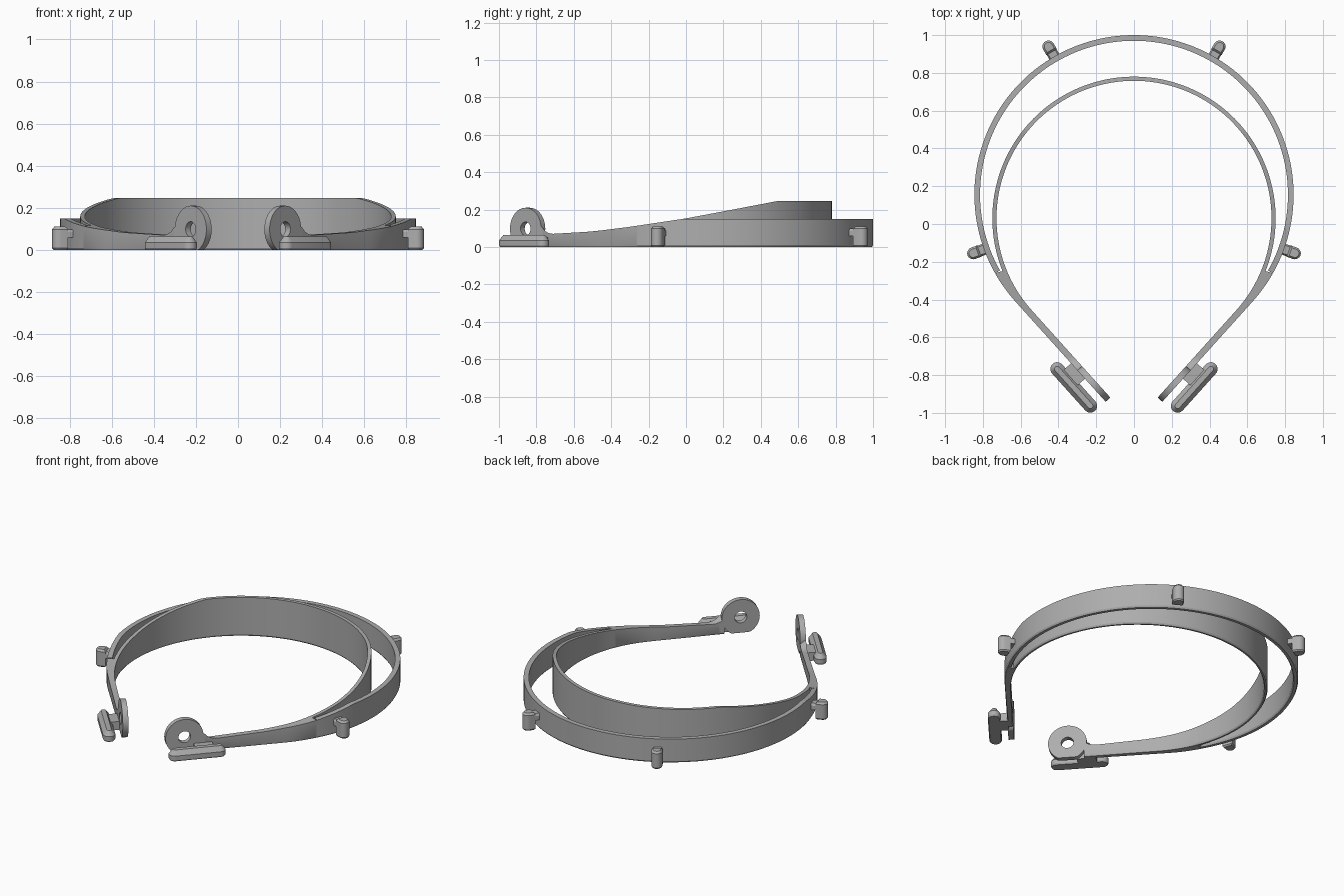
import bpy
import bmesh
from math import radians, cos, sin, pi, tau
from mathutils import Vector

cube = bpy.data.objects.get("Cube")
if cube:
    bpy.data.objects.remove(cube)

grey = bpy.data.materials.new("mid_grey_plastic")
grey.use_nodes = True
colour = (0.42, 0.42, 0.42, 1)
grey.diffuse_color = colour
grey.node_tree.nodes["Principled BSDF"].inputs["Base Color"].default_value = colour

# Shared layout: two offset circles that run into straight tangent arms
OUT_Y, OUT_R0, OUT_R1 = 0.155, 0.815, 0.845
IN_Y, IN_R0, IN_R1 = 0.03, 0.728, 0.75
ARM = radians(-42)
NORMAL = Vector((cos(ARM), sin(ARM)))
ALONG = Vector((-sin(ARM), cos(ARM)))
ARM_IN = IN_Y * NORMAL.y + IN_R0
ARM_OUT = OUT_Y * NORMAL.y + OUT_R1
HEIGHTS = [(-0.775, 0.115), (-0.762, 0.095), (-0.748, 0.08), (-0.72, 0.07),
           (-0.5, 0.083), (-0.3, 0.108), (0, 0.153), (0.25, 0.2), (0.49, 0.246)]


def height(y):
    if y <= HEIGHTS[0][0]:
        return HEIGHTS[0][1]
    for (y0, z0), (y1, z1) in zip(HEIGHTS, HEIGHTS[1:]):
        if y <= y1:
            return z0 + (z1 - z0) * (y - y0) / (y1 - y0)
    return HEIGHTS[-1][1]


def finish(name, bm):
    """Turn one half into a mirrored, smooth-shaded object."""
    bmesh.ops.recalc_face_normals(bm, faces=bm.faces)
    mesh = bpy.data.meshes.new(name)
    bm.to_mesh(mesh)
    bm.free()
    mesh.materials.append(grey)
    obj = bpy.data.objects.new(name, mesh)
    bpy.context.collection.objects.link(obj)
    bpy.ops.object.select_all(action='DESELECT')
    obj.select_set(True)
    bpy.context.view_layer.objects.active = obj
    bpy.ops.object.shade_smooth_by_angle(angle=radians(30))
    obj.modifiers.new("mirror", 'MIRROR').use_axis[0] = True


def loft(bm, loops, cap=True):
    rings = [[bm.verts.new(p) for p in loop] for loop in loops]
    for a, b in zip(rings, rings[1:]):
        for i in range(len(a)):
            j = (i + 1) % len(a)
            bm.faces.new((a[i], a[j], b[j], b[i]))
    if cap:
        bm.faces.new(rings[0])
        bm.faces.new(rings[-1])


def wall(name, rows, top, cap):
    """Upright strip with a fine chamfer along its bottom edges."""
    loops = []
    for a, b in rows:
        c = (b - a).normalized() * 0.006
        loops.append([(*a, top(a.y)), (*a, 0.01), (*(a + c), 0),
                      (*(b - c), 0), (*b, 0.01), (*b, top(b.y))])
    bm = bmesh.new()
    loft(bm, loops, cap)
    finish(name, bm)


def polar(cy, r, a):
    return Vector((r * cos(a), cy + r * sin(a)))


def arc_rows(cy, r0, r1, start, n=72):
    angles = [start + (pi / 2 - start) * i / n for i in range(n + 1)]
    return [(polar(cy, r0, a), polar(cy, r1, a)) for a in angles]


# Front and inner bands
OUT_START, IN_START = radians(-29.5), radians(-22)
wall("outer_band", arc_rows(OUT_Y, OUT_R0, OUT_R1, OUT_START),
     lambda y: min(0.15, height(y)), False)
inner_rows = arc_rows(IN_Y, IN_R0, IN_R1, IN_START)
wall("inner_band", inner_rows, height, False)


# Arms, from the slot tips to the end discs
def edge(cy, r, start, n=10, m=24, end=-0.39):
    curve = [polar(cy, r, start + (ARM - start) * i / n) for i in range(n + 1)]
    s0 = cy * ALONG.y
    offset = cy * NORMAL.y + r
    return curve + [NORMAL * offset + ALONG * (s0 + (end - s0) * i / m)
                    for i in range(1, m + 1)]


wall("side_arms", list(zip(edge(IN_Y, IN_R0, IN_START), edge(OUT_Y, OUT_R1, OUT_START))),
     height, True)


# Pierced end discs, cut flat at the bottom
def disc_loop(r, offset, n=48):
    loop = []
    for i in range(n):
        a = tau * i / n
        p = NORMAL * offset + ALONG * (-0.487 + r * cos(a))
        loop.append((*p, max(0, 0.098 + r * sin(a))))
    return loop


bm = bmesh.new()
HOLE, RIM = 0.036, 0.112
loft(bm, [disc_loop(HOLE, ARM_IN), disc_loop(RIM, ARM_IN), disc_loop(RIM, ARM_OUT),
          disc_loop(HOLE, ARM_OUT), disc_loop(HOLE, ARM_IN)], False)
bmesh.ops.remove_doubles(bm, verts=bm.verts, dist=0.0001)
finish("end_discs", bm)


def capsule(bm, origin, d, t, x0, x1, half, levels, round_start=True):
    """Round-ended bar along d; levels are (height, inset) pairs."""
    loops = []
    for z, inset in levels:
        r = half - inset
        pts = [(x1 - half + r * cos(a), r * sin(a))
               for a in [pi * (i / 10 - 0.5) for i in range(11)]]
        if round_start:
            pts += [(x0 + half - r * cos(a), -r * sin(a))
                    for a in [pi * (i / 10 - 0.5) for i in range(11)]]
        else:
            pts += [(x0 + inset, r), (x0 + inset, -r)]
        loops.append([(*(origin + d * x + t * y), z) for x, y in pts])
    loft(bm, loops)


# Hook pegs around the outer band: a bridge and a hanging post
bm = bmesh.new()
for degrees in (-20, 60):
    a = radians(degrees)
    d, t = Vector((cos(a), sin(a))), Vector((-sin(a), cos(a)))
    centre = Vector((0, OUT_Y))
    capsule(bm, centre, d, t, 0.872, 0.938, 0.032,
            [(0, 0.006), (0.008, 0), (0.098, 0), (0.11, 0.01)], False)
    capsule(bm, centre, d, t, 0.835, 0.925, 0.03, [(0.058, 0), (0.085, 0), (0.098, 0.008)], False)
finish("hook_pegs", bm)

# Strap cleats beside the discs, each joined to its arm by a short neck
bm = bmesh.new()
capsule(bm, NORMAL * 0.816, ALONG, NORMAL, -0.597, -0.262, 0.036,
        [(0, 0.005), (0.008, 0), (0.035, 0), (0.064, 0.022)])
finish("strap_cleats", bm)

bm = bmesh.new()
neck = [(-0.435, 0.735), (-0.325, 0.735), (-0.325, 0.8), (-0.435, 0.8)]
loft(bm, [[(*(ALONG * s + NORMAL * o), z) for s, o in neck] for z in (0, 0.052)])
finish("cleat_necks", bm)
